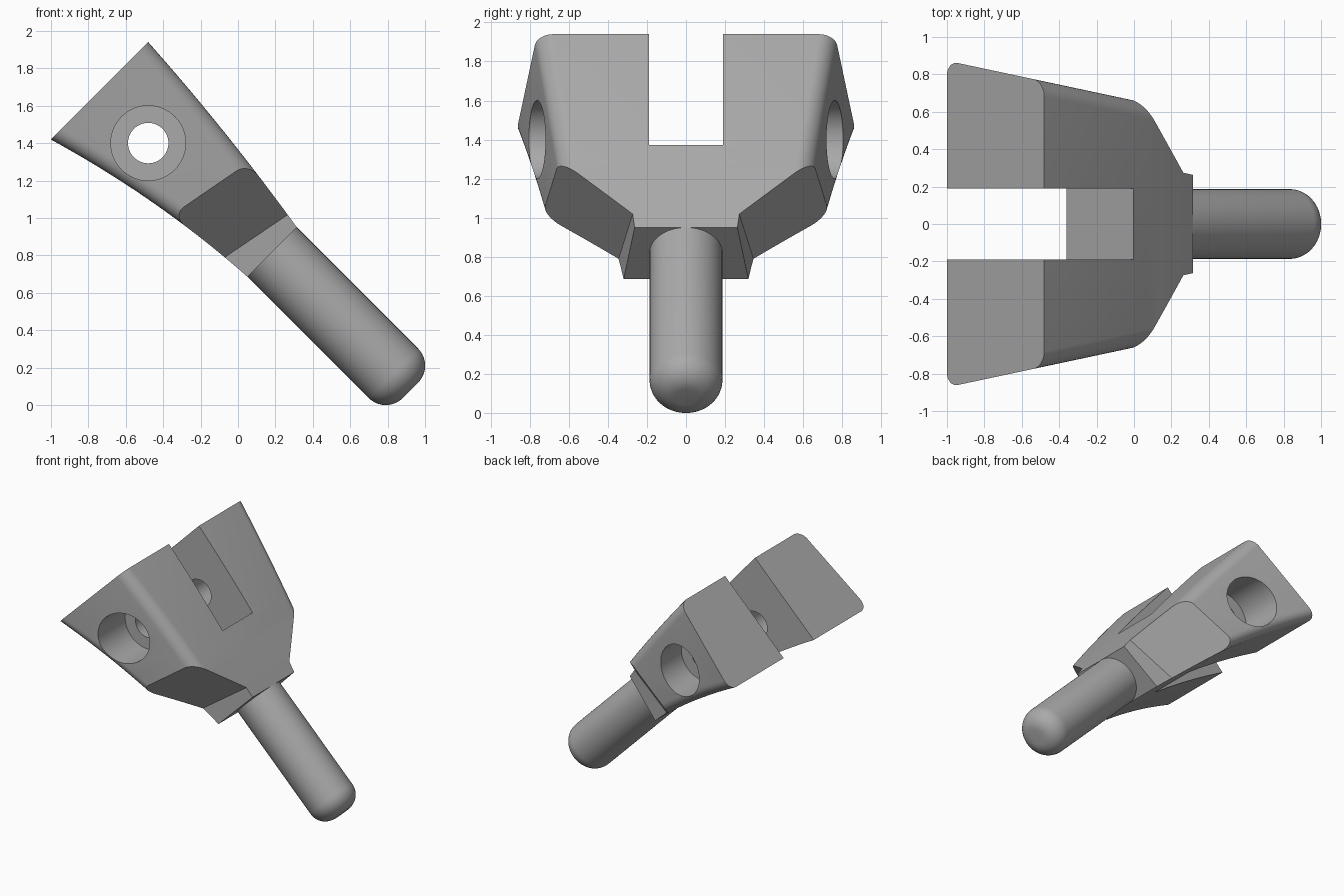
import bpy, bmesh, math
from mathutils import Vector, Matrix

old = bpy.data.objects.get("Cube")
if old:
    bpy.data.objects.remove(old, do_unlink=True)

# One plain metal colour
metal = bpy.data.materials.new("grey metal")
metal.use_nodes = True
GREY = (0.4, 0.4, 0.4, 1)
metal.diffuse_color = GREY
metal.node_tree.nodes["Principled BSDF"].inputs["Base Color"].default_value = GREY

# Tilted frame: u runs from pin to fork, v across the thickness, y the width
R = math.sqrt(0.5)
START, END, PIN_R, SLOT = 0.449, 1.711, 0.187, 0.19


def P(u, y, v):
    return Vector(((v - u) * R + 0.5, y, (u + v) * R + 0.5))


def finish(bm, name):
    bmesh.ops.recalc_face_normals(bm, faces=bm.faces)
    mesh = bpy.data.meshes.new(name)
    bm.to_mesh(mesh)
    bm.free()
    obj = bpy.data.objects.new(name, mesh)
    bpy.context.collection.objects.link(obj)
    mesh.materials.append(metal)
    return obj


def activate(obj):
    bpy.ops.object.select_all(action='DESELECT')
    obj.select_set(True)
    bpy.context.view_layer.objects.active = obj


def smooth(obj):
    activate(obj)
    bpy.ops.object.shade_smooth_by_angle(angle=math.radians(20))


def trim(bm, co, normal):
    """Cut away the side the normal points to and cap the cut."""
    cut = bmesh.ops.bisect_plane(bm, geom=bm.verts[:] + bm.edges[:] + bm.faces[:],
                                 plane_co=co, plane_no=normal, clear_outer=True)
    edges = [e for e in cut["geom_cut"] if isinstance(e, bmesh.types.BMEdge)]
    bmesh.ops.contextual_create(bm, geom=edges)


def trim_both(bm, co, normal):
    for s in (1, -1):
        trim(bm, Vector((co.x, s * co.y, co.z)), Vector((normal.x, s * normal.y, normal.z)))


def bent_slab():
    """Side profile with gently bowed faces, extruded across the width."""
    ts = [(END - START) * i / 16 for i in range(17)]
    top = [(START + t, PIN_R + 0.16 * t - 0.04 * t * t) for t in ts]
    low = [(START + t, -PIN_R - 0.0615 * t - 0.092 * t * t) for t in ts]
    bm = bmesh.new()
    face = bm.faces.new([bm.verts.new(P(u, -1, v)) for u, v in top + low[::-1]])
    new = bmesh.ops.extrude_face_region(bm, geom=[face])["geom"]
    bmesh.ops.translate(bm, vec=(0, 2, 0), verts=[g for g in new if isinstance(g, bmesh.types.BMVert)])
    bmesh.ops.recalc_face_normals(bm, faces=bm.faces)
    return bm


def cut_with(obj, cutter):
    mod = obj.modifiers.new("cut", 'BOOLEAN')
    mod.operation, mod.solver, mod.object = 'DIFFERENCE', 'EXACT', cutter
    activate(obj)
    bpy.ops.object.modifier_apply(modifier=mod.name)
    bpy.data.objects.remove(cutter, do_unlink=True)


# Key points of the flared shoulder plane
A = Vector((0.27, 0.27, 1.02))
B = Vector((-0.07, 0.345, 0.79))
E = Vector((0.02, 0.655, 1.27))
flare = (B - A).cross(E - A).normalized()
if flare.y < 0:
    flare.negate()
seam = (B - A).cross(Vector((0, 1, 0))).normalized()
if seam.x < 0:
    seam.negate()
draft = Vector((0.213, 1, 0)).normalized()

# Fork body: drafted sides, rounded long edges, flared shoulders
bm = bent_slab()
trim_both(bm, Vector((0, 0.66, 1)), draft)
bm.normal_update()


def is_side(f):
    return abs(f.normal.y) > 0.9


long_edges = [e for e in bm.edges if len(e.link_faces) == 2
              and is_side(e.link_faces[0]) != is_side(e.link_faces[1])
              and abs((e.verts[0].co - e.verts[1].co).normalized().dot(Vector((-R, 0, R)))) > 0.8]
bmesh.ops.bevel(bm, geom=long_edges, offset=0.08, segments=8, profile=0.5, affect='EDGES')
trim_both(bm, A, flare)
trim(bm, A, seam)
fork = finish(bm, "fork_body")

# Slot between the two arms
bm = bmesh.new()
bmesh.ops.create_cube(bm, size=1)
for v in bm.verts:
    v.co = P(0.972 + (v.co.x + 0.5), v.co.y * 2 * SLOT, v.co.z * 2)
cut_with(fork, finish(bm, "slot_cutter"))


# Cross hole with deep counterbores
def bore(radius, y0, y1):
    bm = bmesh.new()
    place = Matrix.Translation((-0.48, (y0 + y1) / 2, 1.4)) @ Matrix.Rotation(math.pi / 2, 4, 'X')
    bmesh.ops.create_cone(bm, cap_ends=True, segments=64, radius1=radius, radius2=radius,
                          depth=y1 - y0, matrix=place)
    return finish(bm, "bore_cutter")


for r, y0, y1 in ((0.108, -1, 1), (0.2, 0.46, 1), (0.2, -1, -0.46)):
    cut_with(fork, bore(r, y0, y1))
smooth(fork)

# Collar between shoulders and pin
bm = bent_slab()
trim_both(bm, Vector((0, 0.33, 0.8)), draft)
trim(bm, A, -seam)
smooth(finish(bm, "collar"))

# Round pin with a rounded tip
FILLET, TIP = 0.13, -0.597
outline = [(START + 0.02, 0), (START + 0.02, PIN_R)]
for i in range(11):
    a = math.pi / 2 * i / 10
    outline.append((TIP + FILLET * (1 - math.sin(a)), PIN_R - FILLET * (1 - math.cos(a))))
outline.append((TIP, 0))
bm = bmesh.new()
vs = [bm.verts.new(P(u, 0, r)) for u, r in outline]
es = [bm.edges.new(pair) for pair in zip(vs, vs[1:])]
bmesh.ops.spin(bm, geom=vs + es, cent=P(0, 0, 0), axis=(-R, 0, R), angle=math.tau, steps=64)
bmesh.ops.remove_doubles(bm, verts=bm.verts, dist=0.0005)
smooth(finish(bm, "pin"))
